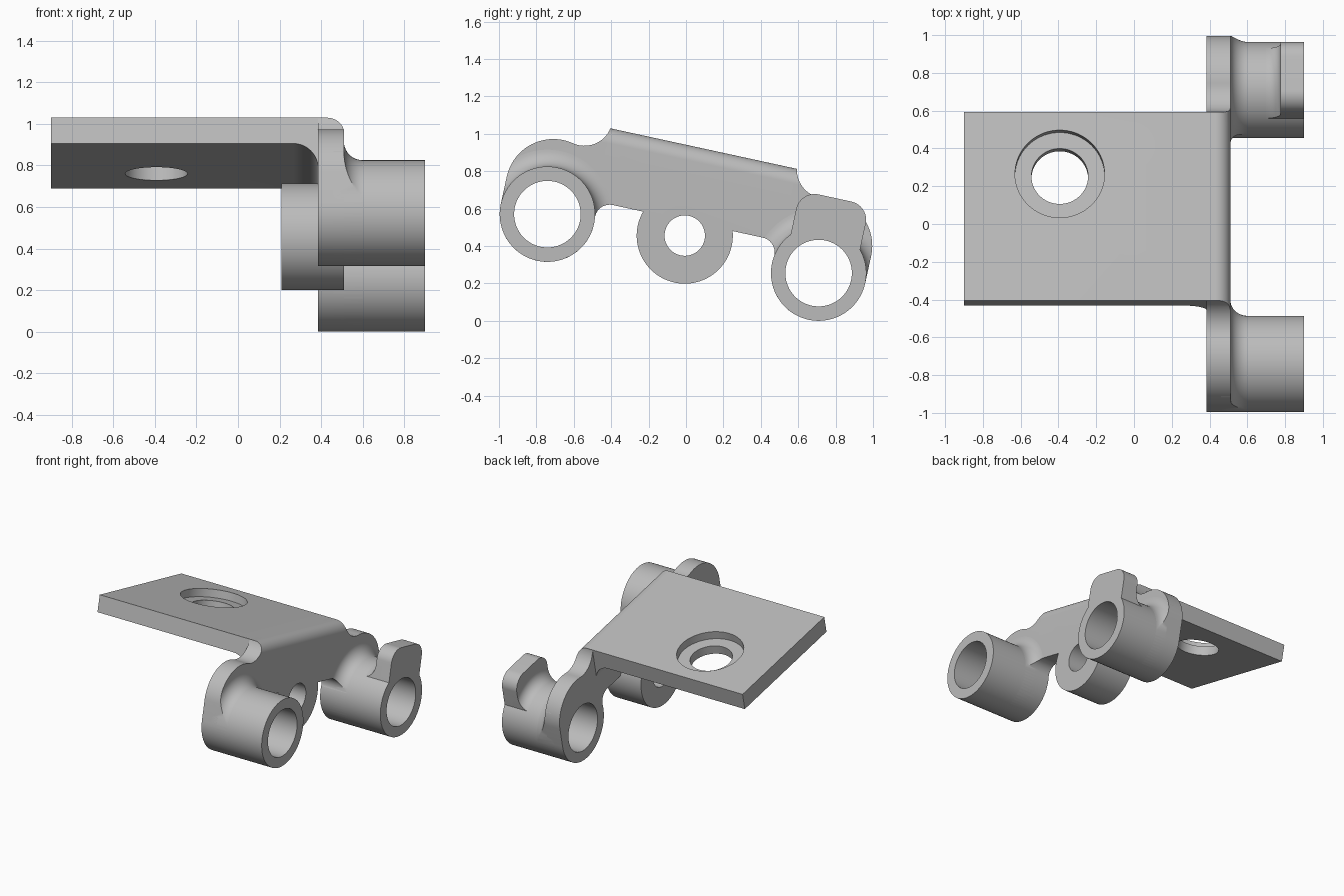
import bpy, bmesh
from math import cos, sin, radians
from mathutils import Matrix

cube = bpy.data.objects.get("Cube")
if cube:
    bpy.data.objects.remove(cube, do_unlink=True)

grey = bpy.data.materials.new("metal grey")
grey.use_nodes = True
COLOR = (0.5, 0.5, 0.5, 1)
grey.diffuse_color = COLOR
grey.node_tree.nodes["Principled BSDF"].inputs["Base Color"].default_value = COLOR

# Parts are modelled level in (x, u, v), then the whole bracket is tilted
TILT = Matrix.Translation((0, -0.016, 0.413)) @ Matrix.Rotation(radians(-12.26), 4, 'X')
ARM = 0.742            # distance of each end boss from the middle
R, BORE = 0.255, 0.178
X_IN, X_OUT, X_END = 0.385, 0.51, 0.9
TOP, UNDER, LOW, HALF = 0.52, 0.393, 0.122, 0.511


def arc(cx, cy, r, a0, a1, n=16):
    angles = [radians(a0 + (a1 - a0) * i / n) for i in range(n + 1)]
    return [(cx + r * cos(a), cy + r * sin(a)) for a in angles]


def finish(name, bm):
    bmesh.ops.remove_doubles(bm, verts=bm.verts, dist=1e-5)
    bmesh.ops.recalc_face_normals(bm, faces=bm.faces)
    mesh = bpy.data.meshes.new(name)
    bm.to_mesh(mesh)
    bm.free()
    mesh.materials.append(grey)
    obj = bpy.data.objects.new(name, mesh)
    obj.matrix_world = TILT
    bpy.context.collection.objects.link(obj)
    return obj


def prism(name, pts, lo, hi, place):
    """Extrude a 2D outline; place(a, b, depth) gives the 3D point."""
    bm = bmesh.new()
    rings = [[bm.verts.new(place(a, b, d)) for a, b in pts] for d in (lo, hi)]
    bm.faces.new(rings[0])
    bm.faces.new(rings[1])
    for i in range(len(pts)):
        j = (i + 1) % len(pts)
        bm.faces.new((rings[0][i], rings[0][j], rings[1][j], rings[1][i]))
    return finish(name, bm)


def lathe(name, profile, u, v, n=72):
    """Turn a closed (x, radius) section about an axis along x."""
    bm = bmesh.new()
    rings = []
    for k in range(n):
        a = radians(360 * k / n)
        rings.append([bm.verts.new((x, u + r * cos(a), v + r * sin(a))) for x, r in profile])
    for k in range(n):
        p, q = rings[k], rings[(k + 1) % n]
        for i in range(len(profile)):
            j = (i + 1) % len(profile)
            bm.faces.new((p[i], p[j], q[j], q[i]))
    return finish(name, bm)


def tube(name, x0, x1, r_out, r_in, u, v):
    return lathe(name, [(x0, r_in), (x1, r_in), (x1, r_out), (x0, r_out)], u, v)


def combine(obj, tool, operation):
    mod = obj.modifiers.new("cut", 'BOOLEAN')
    mod.operation, mod.solver, mod.object = operation, 'EXACT', tool
    bpy.context.view_layer.update()
    result = obj.evaluated_get(bpy.context.evaluated_depsgraph_get())
    mesh = bpy.data.meshes.new_from_object(result)
    obj.modifiers.clear()
    obj.data = mesh
    bpy.data.objects.remove(tool, do_unlink=True)


def along_x(a, b, d):
    return (d, a, b)


def along_u(a, b, d):
    return (a, d, b)


def along_v(a, b, d):
    return (a, b, d)


def drill(obj, a, b, r, lo, hi, place):
    combine(obj, prism("cutter", arc(a, b, r, 0, 355, 71), lo, hi, place), 'DIFFERENCE')


parts = []

# Bent plate: flat top, rounded bend and hanging side wall
bend = arc(X_OUT - 0.08, TOP - 0.08, 0.08, 90, 0)
section = [(-X_END, TOP)] + bend + [(X_OUT, LOW), (X_IN, LOW)]
section += arc(X_IN - 0.12, UNDER - 0.12, 0.12, 0, 90) + [(-X_END, UNDER)]
plate = prism("bent_plate", section, -HALF, HALF, along_u)
drill(plate, -0.393, 0.175, 0.15, 0.2, 0.7, along_v)
drill(plate, -0.393, 0.175, 0.237, TOP - 0.06, 0.7, along_v)
drill(plate, 0, 0.044, 0.15, 0.3, 0.6, along_x)
parts.append(plate)

# Middle boss under the side wall
parts.append(tube("middle_boss", 0.21, X_OUT, 0.257, 0.108, 0, 0.044))

# Outline of one side arm, measured outward from its boss centre
arm_outline = ([(-0.342, LOW)] + arc(-0.332, 0.042, 0.08, 90, -7)
               + arc(0, 0, R, 173, 360, 40) + arc(0, 0.15, R, 0, 102, 28)
               + arc(-0.084, 0.546, 0.15, 282, 190) + [(-0.24, 0.6), (-0.342, 0.6)])

# Upright tab outline on the outer end of the back boss
tab_outline = ([(-0.19, 0.1), (0.19, 0.1)] + arc(0.09, 0.311, 0.1, 0, 90)
               + arc(-0.09, 0.311, 0.1, 90, 180))


def flare(name, x_wall, x_thin, r_wide, u, outline, lo, hi):
    """Concave fillet ring from a boss to a wall, trimmed to the wall outline."""
    depth = abs(x_thin - x_wall)
    way = 1 if x_thin > x_wall else -1
    curve = [(x_wall + way * depth * (1 - cos(radians(a))),
              r_wide - (r_wide - R) * sin(radians(a))) for a in range(0, 91, 9)]
    back = x_wall - way * 0.05
    ring = lathe(name, [(back, 0.21), (back, r_wide)] + curve + [(x_thin, 0.21)], u, 0)
    combine(ring, prism("cutter", outline, lo, hi, along_x), 'INTERSECT')
    return ring


for side, label in ((-1, "front"), (1, "back")):
    u = side * ARM
    outline = [(u + side * a, b) for a, b in arm_outline]

    # Side arm, trimmed to the rounded bend
    arm = prism(label + "_arm", outline, X_IN, 0.6, along_x)
    strip = [(0.3, -0.5), (0.3, TOP)] + bend + [(X_OUT, -0.5)]
    combine(arm, prism("cutter", strip, -1.2, 1.2, along_u), 'INTERSECT')
    drill(arm, u, 0, 0.2, 0.3, 0.7, along_x)
    parts.append(arm)

    # End boss and its fillet
    parts.append(tube(label + "_boss", X_IN, X_END, R, BORE, u, 0))
    parts.append(flare(label + "_boss_fillet", X_OUT, 0.6, 0.345, u, outline, 0.4, 0.7))

# Tab and its fillet on the back boss
outline = [(ARM + a, b) for a, b in tab_outline]
tab = prism("back_tab", outline, 0.775, X_END, along_x)
drill(tab, ARM, 0, 0.2, 0.7, 1, along_x)
parts.append(tab)
parts.append(flare("back_tab_fillet", 0.775, 0.7, 0.33, ARM, outline, 0.65, 0.86))

# Smooth curved walls, keep edges crisp
bpy.ops.object.select_all(action='DESELECT')
for obj in parts:
    obj.select_set(True)
bpy.context.view_layer.objects.active = parts[0]
bpy.ops.object.shade_smooth_by_angle(angle=radians(30))
